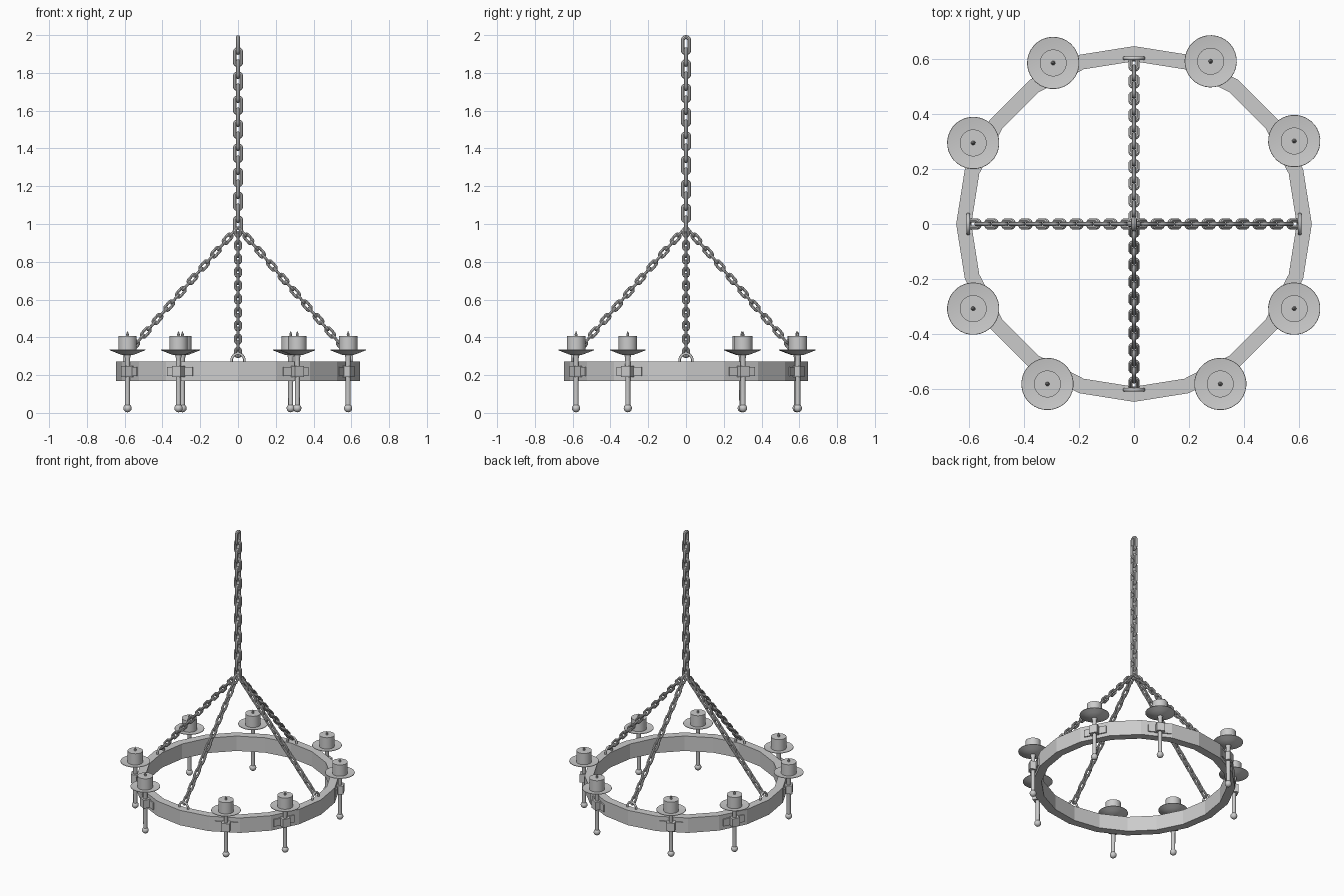
import bpy, bmesh, math
from mathutils import Vector, Matrix

if "Cube" in bpy.data.objects:
    bpy.data.objects.remove(bpy.data.objects["Cube"])


def add_mesh(name, verts, faces, smooth=True, matrix=None):
    me = bpy.data.meshes.new(name)
    me.from_pydata(verts, [], faces)
    bm = bmesh.new()
    bm.from_mesh(me)
    bmesh.ops.remove_doubles(bm, verts=bm.verts, dist=1e-5)
    bmesh.ops.recalc_face_normals(bm, faces=bm.faces)
    bm.to_mesh(me)
    bm.free()
    ob = bpy.data.objects.new(name, me)
    bpy.context.collection.objects.link(ob)
    if matrix:
        ob.matrix_world = matrix
    if smooth:
        bpy.ops.object.select_all(action='DESELECT')
        ob.select_set(True)
        bpy.context.view_layer.objects.active = ob
        bpy.ops.object.shade_smooth_by_angle(angle=math.radians(40))
    return ob


def lathe(name, profile, sides, closed=False, smooth=True, matrix=None):
    n = len(profile)
    verts = [(r * math.cos(2 * math.pi * s / sides), r * math.sin(2 * math.pi * s / sides), z)
             for s in range(sides) for r, z in profile]
    faces = []
    for s in range(sides):
        t = (s + 1) % sides
        for i in range(n if closed else n - 1):
            j = (i + 1) % n
            faces.append((s * n + i, t * n + i, t * n + j, s * n + j))
    return add_mesh(name, verts, faces, smooth, matrix)


def box(name, size, matrix):
    x, y, z = (s / 2 for s in size)
    v = [(a, b, c) for a in (-x, x) for b in (-y, y) for c in (-z, z)]
    f = [(0, 1, 3, 2), (4, 6, 7, 5), (0, 4, 5, 1), (2, 3, 7, 6), (0, 2, 6, 4), (1, 5, 7, 3)]
    return add_mesh(name, v, f, False, matrix)


def link_mesh(length, width, wire):
    """Oval chain link in the XZ plane, long axis z (outer dimensions)."""
    rad, half = width / 2 - wire, (length - width) / 2
    segs, sides = 16, 8
    verts, faces = [], []
    for s in range(segs):
        a = math.pi * 2 * (s + 0.5) / segs
        d = Vector((math.cos(a), 0, math.sin(a)))
        c = d * rad + Vector((0, 0, half if d.z > 0 else -half))
        for k in range(sides):
            b = 2 * math.pi * k / sides
            verts.append(c + d * wire * math.cos(b) + Vector((0, wire * math.sin(b), 0)))
            faces.append((s * sides + k, s * sides + (k + 1) % sides,
                          (s + 1) % segs * sides + (k + 1) % sides, (s + 1) % segs * sides + k))
    return verts, faces


def chain(name, start, end, count, length, width, wire, first_turn=0):
    """Links run from start to end (outer tips), every other one turned 90 degrees."""
    start, end = Vector(start), Vector(end)
    d = (end - start).normalized()
    side = Vector((0, 0, 1)).cross(d)
    side = side.normalized() if side.length > 1e-4 else Vector((1, 0, 0))
    rot = Matrix((side, d.cross(side), d)).transposed().to_4x4()
    pitch = ((end - start).length - length) / (count - 1)
    lv, lf = link_mesh(length, width, wire)
    verts, faces = [], []
    for i in range(count):
        m = (Matrix.Translation(start + d * (length / 2 + pitch * i)) @ rot
             @ Matrix.Rotation(math.pi / 2 * ((i + first_turn) % 2), 4, 'Z'))
        faces += [tuple(k + len(verts) for k in f) for f in lf]
        verts += [m @ v for v in lv]
    return add_mesh(name, verts, faces)


# twenty-sided hoop
lathe("hoop", [(0.592, 0.168), (0.647, 0.168), (0.647, 0.273), (0.592, 0.273)], 20, True, False)

# hanging chains
chain("main_chain", (0, 0, 2.0), (0, 0, 0.94), 16, 0.106, 0.056, 0.0105, 1)
for i in range(4):
    a = i * math.pi / 2
    c, s = math.cos(a), math.sin(a)
    chain("side_chain", (0, 0, 0.985), (0.605 * c, 0.605 * s, 0.292), 19, 0.074, 0.041, 0.0075)

    # staple on the hoop holding the chain
    path = [(-0.034, 0.262), (-0.034, 0.285)]
    path += [(-0.031 * math.cos(t * math.pi / 8), 0.285 + 0.029 * math.sin(t * math.pi / 8))
             for t in range(1, 8)]
    path += [(0.034, 0.285), (0.034, 0.262)]
    cu = bpy.data.curves.new("chain_staple", 'CURVE')
    cu.dimensions = '3D'
    cu.bevel_depth = 0.007
    cu.bevel_resolution = 2
    cu.use_fill_caps = True
    sp = cu.splines.new('POLY')
    sp.points.add(len(path) - 1)
    for p, (u, z) in zip(sp.points, path):
        p.co = (0.603, u, z, 1)
    ob = bpy.data.objects.new("chain_staple", cu)
    ob.rotation_euler.z = a
    bpy.context.collection.objects.link(ob)

# candle holders around the hoop
spots = [(0.583, 0.302), (0.583, -0.308), (0.314, -0.582), (-0.315, -0.582),
         (-0.585, -0.308), (-0.585, 0.295), (-0.294, 0.586), (0.279, 0.592)]
ball = [(0.022 * math.sin(math.pi * k / 8), 0.022 - 0.022 * math.cos(math.pi * k / 8) + 0.004 - 0.004)
        for k in range(9)]
for x, y in spots:
    ang = math.atan2(y, x)
    at = Matrix.Translation((x, y, 0)) @ Matrix.Rotation(ang, 4, 'Z')
    lathe("holder_ball", [(r, z + 0.003) for r, z in ball], 16, matrix=at)
    lathe("holder_stem", [(0, 0.035), (0.013, 0.035), (0.014, 0.29), (0.02, 0.315), (0, 0.315)],
          16, matrix=at)
    lathe("drip_dish", [(0, 0.305), (0.03, 0.307), (0.06, 0.318), (0.095, 0.332),
                        (0.094, 0.335), (0.05, 0.329), (0, 0.329)], 32, matrix=at)
    lathe("candle", [(0, 0.326), (0.049, 0.326), (0.049, 0.408), (0, 0.408)], 32, matrix=at)
    lathe("wick", [(0, 0.4), (0.006, 0.404), (0.008, 0.415), (0, 0.435)], 8, matrix=at)
    # collar round the stem and strap plate against the hoop face
    box("stem_collar", (0.05, 0.054, 0.058), at @ Matrix.Translation((0, 0, 0.22)))
    flat = math.radians(18) * math.floor(ang / math.radians(18)) + math.radians(9)
    out = 0.641 - (x * math.cos(flat) + y * math.sin(flat))
    strap = (Matrix.Translation((x, y, 0.219)) @ Matrix.Rotation(flat, 4, 'Z')
             @ Matrix.Translation((out, 0, 0)))
    box("strap_plate", (0.012, 0.15, 0.05), strap)
